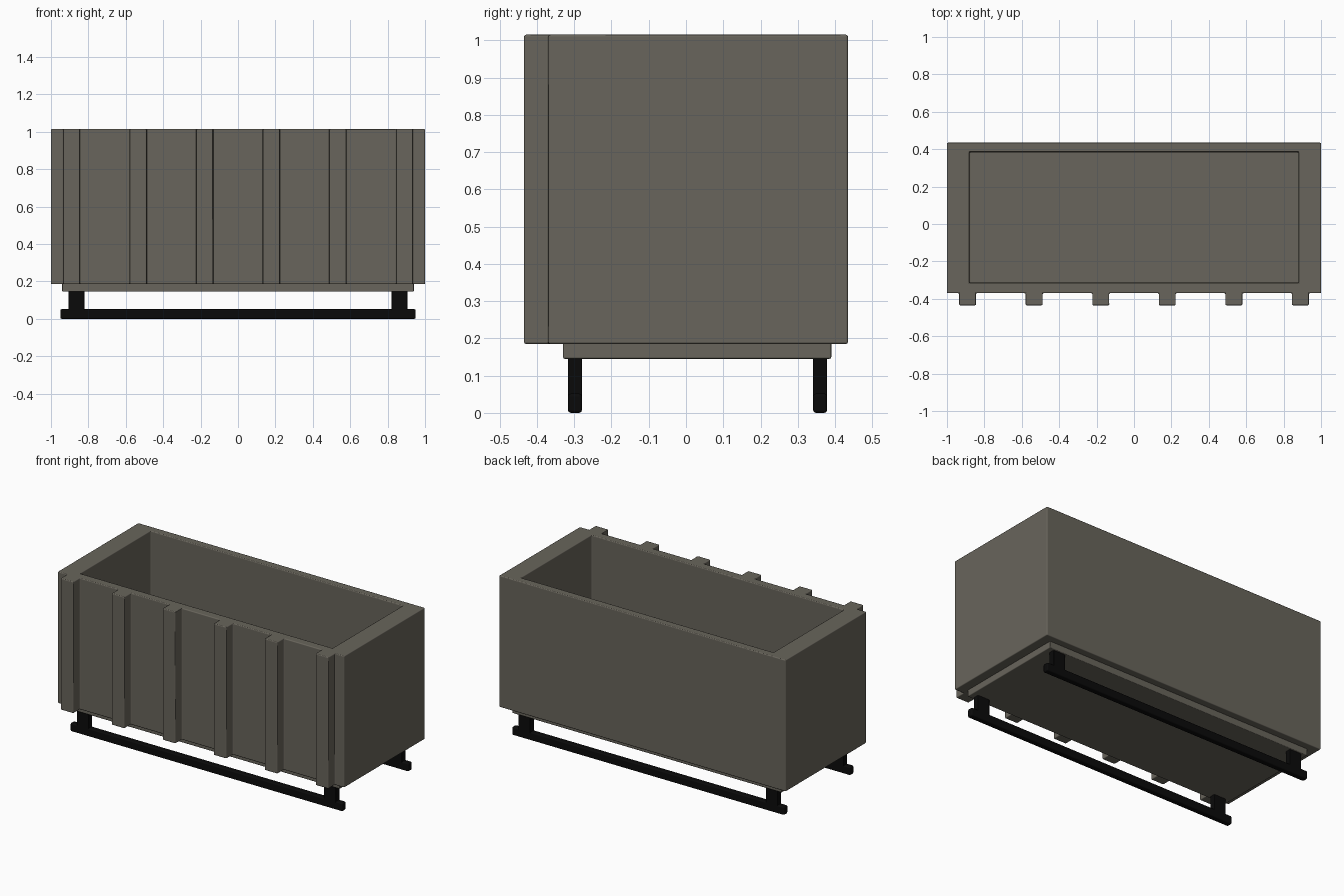
import bpy
import bmesh

cube = bpy.data.objects.get("Cube")
if cube:
    bpy.data.objects.remove(cube, do_unlink=True)


def make_material(name, color):
    mat = bpy.data.materials.new(name)
    mat.use_nodes = True
    mat.diffuse_color = color
    mat.node_tree.nodes["Principled BSDF"].inputs["Base Color"].default_value = color
    return mat


concrete = make_material("warm grey concrete", (0.14, 0.13, 0.106, 1))
steel = make_material("black steel", (0.003, 0.003, 0.003, 1))


def prism(name, outline, z0, z1, mat):
    """Extrude a counter-clockwise plan outline from z0 to z1."""
    bm = bmesh.new()
    base = bm.faces.new([bm.verts.new((x, y, z0)) for x, y in outline])
    top = bmesh.ops.extrude_face_region(bm, geom=[base], use_keep_orig=True)["geom"]
    for v in top:
        if isinstance(v, bmesh.types.BMVert):
            v.co.z = z1
    bmesh.ops.recalc_face_normals(bm, faces=bm.faces)
    mesh = bpy.data.meshes.new(name)
    bm.to_mesh(mesh)
    bm.free()
    mesh.materials.append(mat)
    obj = bpy.data.objects.new(name, mesh)
    bpy.context.collection.objects.link(obj)
    return obj


def box(name, x0, x1, y0, y1, z0, z1, mat):
    return prism(name, [(x0, y0), (x1, y0), (x1, y1), (x0, y1)], z0, z1, mat)


def activate(obj):
    bpy.ops.object.select_all(action="DESELECT")
    obj.select_set(True)
    bpy.context.view_layer.objects.active = obj


def soften(obj, width):
    """Small rounded edges that keep the large faces flat."""
    activate(obj)
    bpy.ops.object.shade_smooth_by_angle()
    bevel = obj.modifiers.new("soft edges", "BEVEL")
    bevel.width = width
    bevel.segments = 2
    bevel.limit_method = "ANGLE"
    bevel.harden_normals = True


# Planter tub: one outline with six ribs along the front
front, rib_front, back = -0.37, -0.435, 0.435
outline = [(-1, front)]
for i in range(6):
    x = -0.89 + i * 0.356
    outline += [(x - 0.045, front), (x - 0.045, rib_front),
                (x + 0.045, rib_front), (x + 0.045, front)]
outline += [(1, front), (1, back), (-1, back)]
tub = prism("planter_tub", outline, 0.185, 1.015, concrete)

# Hollow interior
cutter = box("interior_cutter", -0.88, 0.88, -0.315, 0.385, 0.24, 1.2, concrete)
cutter.hide_render = True
cut = tub.modifiers.new("hollow", "BOOLEAN")
cut.object = cutter
cut.operation = "DIFFERENCE"
cut.solver = "EXACT"
activate(tub)
bpy.ops.object.modifier_apply(modifier=cut.name)
bpy.data.objects.remove(cutter, do_unlink=True)
soften(tub, 0.006)

# Recessed plinth under the tub
soften(box("plinth", -0.94, 0.94, -0.33, 0.39, 0.145, 0.19, concrete), 0.005)

# Steel runners, each with two legs
for side, y in (("front", -0.298), ("back", 0.36)):
    soften(box(side + "_runner", -0.95, 0.95, y - 0.019, y + 0.019, 0, 0.052, steel), 0.008)
    for end, x in (("right", -0.863), ("left", 0.863)):
        soften(box(f"{side}_{end}_leg", x - 0.042, x + 0.042,
                   y - 0.019, y + 0.019, 0.03, 0.15, steel), 0.004)
